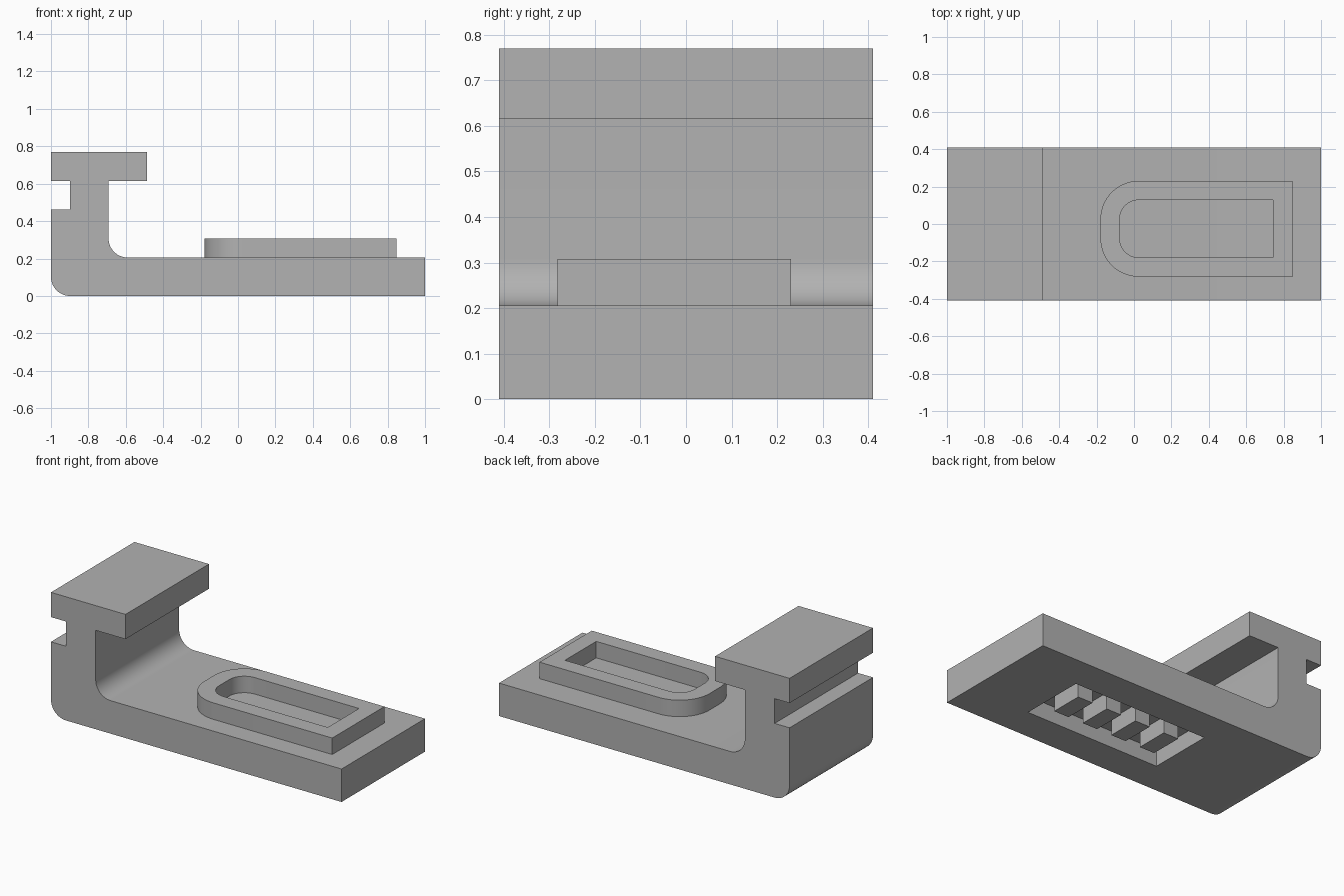
import bpy, bmesh, math
from mathutils import Vector

if "Cube" in bpy.data.objects:
    bpy.data.objects.remove(bpy.data.objects["Cube"], do_unlink=True)

U = 2 / 19.5        # design module: the bracket is 19.5 modules long
HALF_W = 4 * U

grey = bpy.data.materials.new("plain_grey")
grey.use_nodes = True
colour = (0.445, 0.445, 0.445, 1)
grey.diffuse_color = colour
grey.node_tree.nodes["Principled BSDF"].inputs["Base Color"].default_value = colour


def rounded(corners, segments=14):
    """Outline in modules from (a, b, radius) right-angled corners."""
    points = []
    for i, (a, b, r) in enumerate(corners):
        p = Vector((a, b))
        if not r:
            points.append(p * U)
            continue
        d1 = (Vector(corners[i - 1][:2]) - p).normalized() * r
        d2 = (Vector(corners[(i + 1) % len(corners)][:2]) - p).normalized() * r
        for k in range(segments + 1):
            t = math.pi / 2 * k / segments
            points.append((p + d1 + d2 - d2 * math.cos(t) - d1 * math.sin(t)) * U)
    return points


def finish(name, bm):
    bmesh.ops.recalc_face_normals(bm, faces=bm.faces)
    mesh = bpy.data.meshes.new(name)
    bm.to_mesh(mesh)
    bm.free()
    mesh.materials.append(grey)
    obj = bpy.data.objects.new(name, mesh)
    bpy.context.collection.objects.link(obj)
    return obj


def activate(obj):
    bpy.ops.object.select_all(action='DESELECT')
    obj.select_set(True)
    bpy.context.view_layer.objects.active = obj


def box(name, x0, x1, y0, y1, z0, z1):
    bm = bmesh.new()
    bmesh.ops.create_cube(bm, size=1)
    for v in bm.verts:
        v.co = ((x0 + x1) / 2 + v.co.x * (x1 - x0),
                (y0 + y1) / 2 + v.co.y * (y1 - y0),
                (z0 + z1) / 2 + v.co.z * (z1 - z0))
    return finish(name, bm)


# Bracket body: side profile measured from the hook end, extruded across
profile = rounded([
    (0, 0, 1), (19.5, 0, 0), (19.5, 2, 0), (3, 2, 1), (3, 6, 0), (5, 6, 0),
    (5, 7.5, 0), (0, 7.5, 0), (0, 6, 0), (1, 6, 0), (1, 4.5, 0), (0, 4.5, 0)])
bm = bmesh.new()
face = bm.faces.new([bm.verts.new((p.x - 1, -HALF_W, p.y)) for p in profile])
ext = bmesh.ops.extrude_face_region(bm, geom=[face], use_keep_orig=True)
bmesh.ops.translate(bm, vec=(0, 2 * HALF_W, 0),
                    verts=[g for g in ext["geom"] if isinstance(g, bmesh.types.BMVert)])
body = finish("bracket_body", bm)

# Underside pocket
POCKET_END = 1 - 4 * U
cutter = box("pocket_cutter", POCKET_END - 9 * U, POCKET_END, -2 * U, 2 * U, -U, U)
cutter.hide_render = True
cut = body.modifiers.new("pocket", 'BOOLEAN')
cut.operation, cut.solver, cut.object = 'DIFFERENCE', 'EXACT', cutter
activate(body)
bpy.ops.object.modifier_apply(modifier=cut.name)
bpy.data.objects.remove(cutter, do_unlink=True)
bpy.ops.object.shade_smooth_by_angle(angle=math.radians(30))

# Row of blocks standing in the pocket
for i in range(4):
    x1 = POCKET_END - (2 * i + 1) * U
    box(f"pocket_block_{i + 1}", x1 - U, x1, -U, U, 0, U)


# Raised rim on the plate, rounded towards the hook
def rim_outline(inset):
    x0, x1, h, r = 8 + inset, 18 - inset, 2.5 - inset, 2 - inset
    return rounded([(x0, -h, r), (x1, -h, 0), (x1, h, 0), (x0, h, r)])


outer, inner = rim_outline(0), rim_outline(1)
bm = bmesh.new()
rings = [[bm.verts.new((p.x - 1, p.y - U / 4, z * U)) for p in outline]
         for outline, z in ((outer, 2), (outer, 3), (inner, 3), (inner, 2))]
for k, ring in enumerate(rings):
    other = rings[(k + 1) % 4]
    for i in range(len(ring)):
        j = (i + 1) % len(ring)
        bm.faces.new((ring[i], ring[j], other[j], other[i]))
rim = finish("raised_rim", bm)
activate(rim)
bpy.ops.object.shade_smooth_by_angle(angle=math.radians(30))
